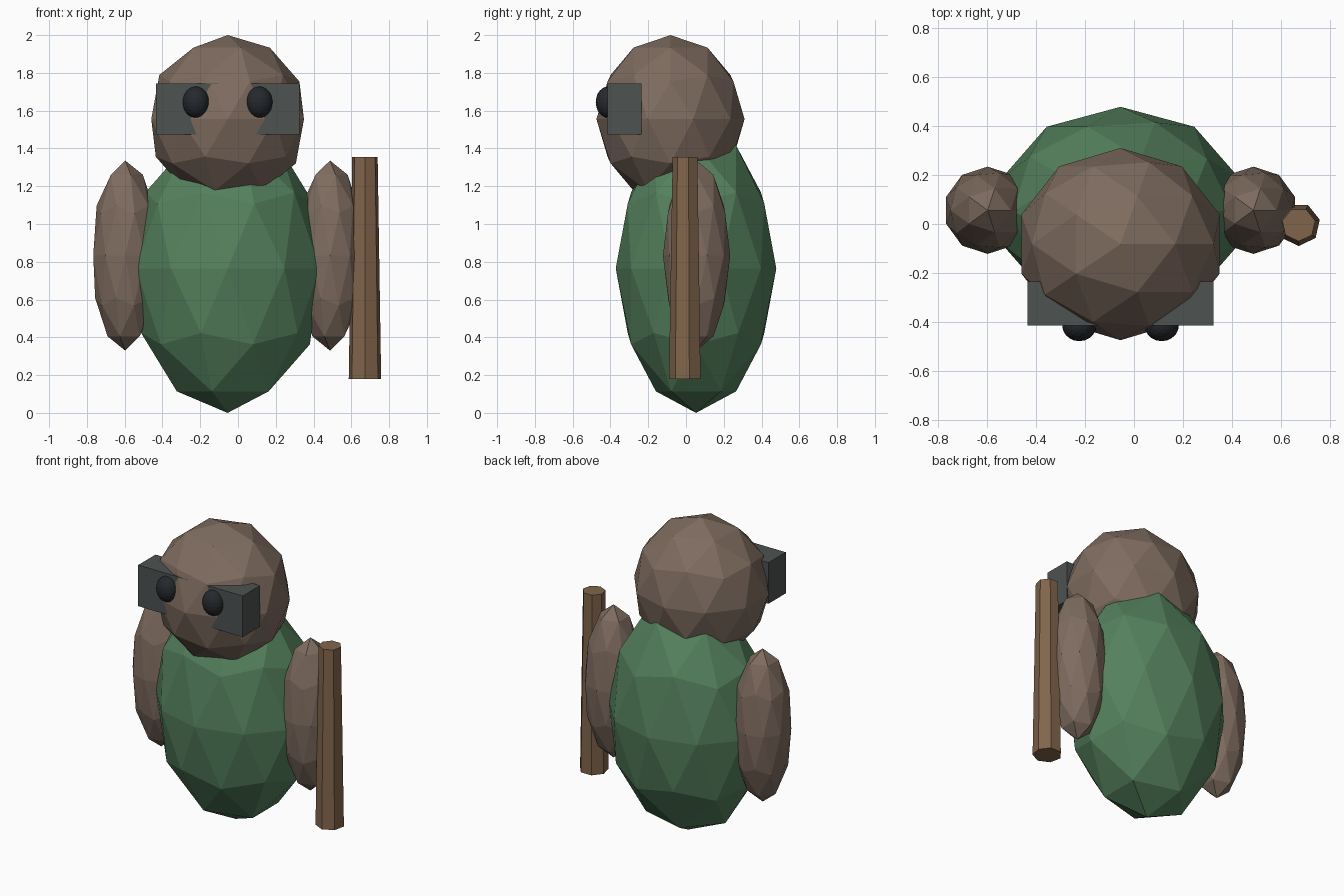
import bpy
import math

if "Cube" in bpy.data.objects:
    bpy.data.objects.remove(bpy.data.objects["Cube"])

MID = -0.055  # symmetry line of the figure


def material(name, rgb):
    m = bpy.data.materials.new(name)
    m.diffuse_color = (*rgb, 1.0)
    m.use_nodes = True
    m.node_tree.nodes["Principled BSDF"].inputs["Base Color"].default_value = m.diffuse_color
    return m


BROWN = material("brown", (0.21, 0.15, 0.115))
GREEN = material("green", (0.09, 0.22, 0.11))
GREY = material("dark_grey", (0.075, 0.085, 0.083))
BLACK = material("black", (0.018, 0.021, 0.026))
WOOD = material("wood", (0.22, 0.13, 0.07))


def finish(name, mat):
    ob = bpy.context.object
    ob.name = name
    ob.data.materials.append(mat)
    return ob


def ball(name, mat, centre, radii, level=2):
    bpy.ops.mesh.primitive_ico_sphere_add(subdivisions=level, radius=1, location=centre)
    ob = finish(name, mat)
    ob.scale = radii
    return ob


# Body and head
ball("body", GREEN, (MID, 0.053, 0.765), (0.512, 0.425, 0.765))
ball("head", BROWN, (MID, -0.082, 1.555), (0.425, 0.392, 0.445))

# Arms and eyes, one on each side
for side, s in (("left", 1), ("right", -1)):
    ball(side + "_arm", BROWN, (MID + s * 0.542, 0.056, 0.833), (0.178, 0.178, 0.503))
    ball(side + "_eye", BLACK, (MID + s * 0.168, -0.413, 1.645), (0.07, 0.065, 0.083), 3)

# Mask band across the face
bpy.ops.mesh.primitive_cube_add(size=1, location=(MID, -0.325, 1.61))
finish("mask", GREY).scale = (0.76, 0.18, 0.27)

# Seven-sided tapered staff
bpy.ops.mesh.primitive_cone_add(vertices=7, radius1=0.088, radius2=0.069, depth=1.175,
                                location=(0.672, -0.002, 0.768), rotation=(0, 0, math.pi))
finish("staff", WOOD)
